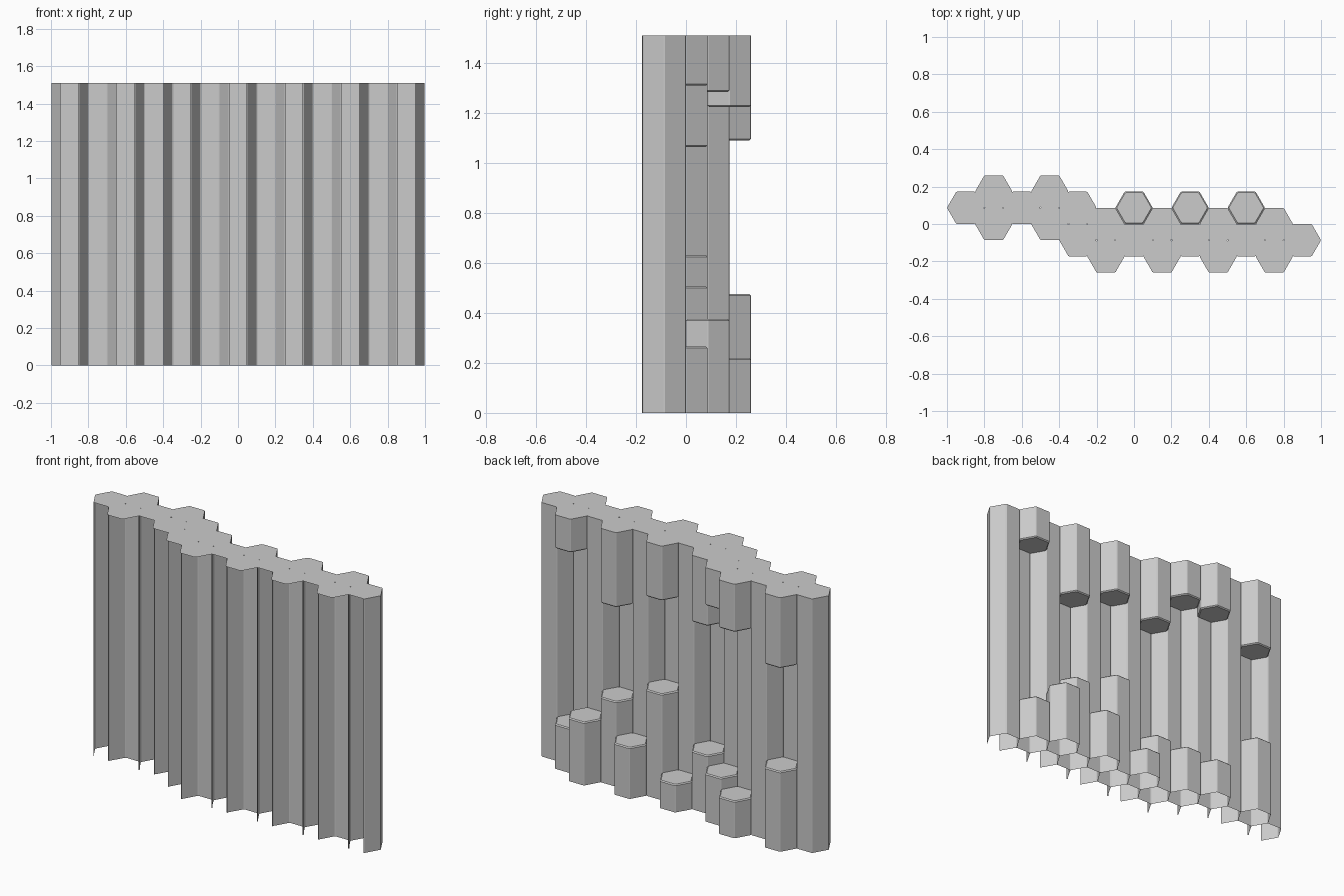
import bpy, bmesh, math
from mathutils import Vector

if "Cube" in bpy.data.objects:
    bpy.data.objects.remove(bpy.data.objects["Cube"])

R = 0.1                          # hexagon corner radius
A = R * math.sqrt(3) / 2         # hexagon apothem (half row step)
TOP = 1.51
CUT = 0.004                      # tiny bevel on the upright edges
CHAMFER = 0.006                  # bevel on the free ends


def outline(inset):
    """Hexagon outline with lightly cut corners."""
    r = R - inset * R / A
    corners = [Vector((r * math.cos(math.radians(60 * i)),
                       r * math.sin(math.radians(60 * i)))) for i in range(6)]
    pts = []
    for i, c in enumerate(corners):
        for n in (corners[i - 1], corners[(i + 1) % 6]):
            pts.append(c + (n - c).normalized() * CUT)
    return pts


def column(name, col, row, levels, cap_low=False, skip=()):
    """Hexagonal column through (z, inset) levels; open below unless capped.
    Sides listed in skip are left open."""
    cx, cy = col * 0.15, row * A
    bm = bmesh.new()
    rings = [[bm.verts.new((cx + p.x, cy + p.y, z)) for p in outline(inset)]
             for z, inset in levels]
    for low, high in zip(rings, rings[1:]):
        for i in range(12):
            if i not in skip:
                j = (i + 1) % 12
                bm.faces.new((low[i], low[j], high[j], high[i]))
    bm.faces.new(rings[-1])
    if cap_low:
        bm.faces.new(rings[0][::-1])
    loose = [v for v in bm.verts if not v.link_faces]
    bmesh.ops.delete(bm, geom=loose, context='VERTS')
    me = bpy.data.meshes.new(name)
    bm.to_mesh(me)
    bm.free()
    bpy.context.collection.objects.link(bpy.data.objects.new(name, me))


# full-height wall columns, open towards the front: (column, row, open sides)
FLAT, LEFT, ALL = (9,), (7, 8, 9), (7, 8, 9, 10, 11)
wall = [(-6, 1, FLAT), (-5, 0, ALL), (-4, 1, FLAT), (-3, 0, ALL),
        (-2, -1, LEFT), (-1, -2, ALL), (0, -1, FLAT), (1, -2, ALL),
        (2, -1, FLAT), (3, -2, ALL), (4, -1, FLAT), (5, -2, ALL),
        (6, -1, FLAT)]
for c, r, skip in wall:
    column("wall_column", c, r, [(0, 0), (TOP, 0)], skip=skip)

# broken columns behind the wall: (column, row, stump top, hanging bottom)
broken = [(-5, 2, 0.475, 1.09), (-3, 2, 0.22, 1.225), (-2, 1, 0.285, 1.285),
          (-1, 0, 0.345, 1.115), (0, 1, 0.165, None), (1, 0, 0.63, 1.185),
          (2, 1, 0.305, None), (3, 0, 0.505, 1.065), (4, 1, 0.375, None),
          (5, 0, 0.265, 1.31)]
for c, r, low, high in broken:
    column("stump_column", c, r, [(0, 0), (low - CHAMFER, 0), (low, CHAMFER)])
    if high:
        column("hanging_column", c, r,
               [(high, CHAMFER), (high + CHAMFER, 0), (TOP, 0)], True)
